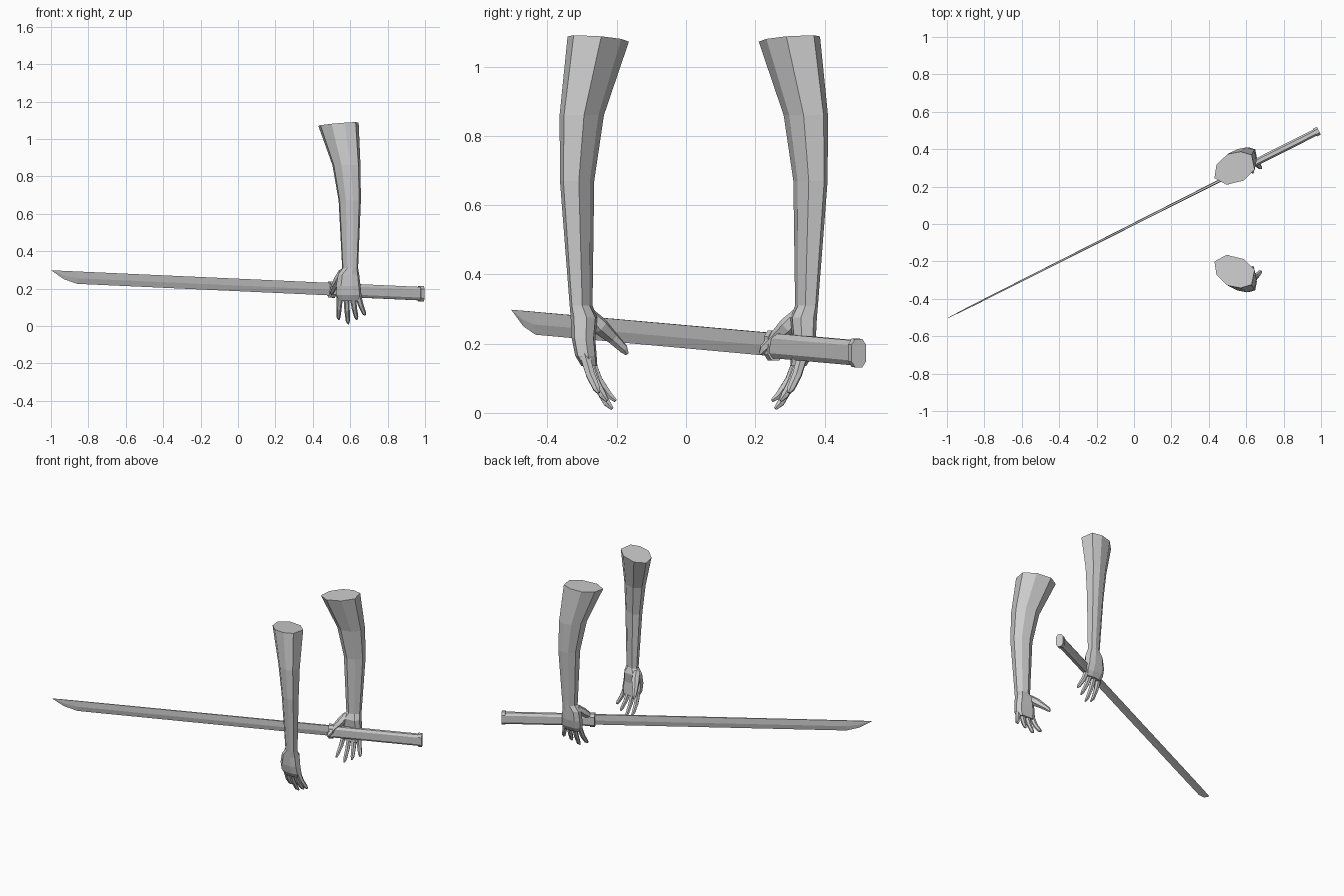
import bpy, bmesh, math
from mathutils import Vector

if "Cube" in bpy.data.objects:
    bpy.data.objects.remove(bpy.data.objects["Cube"])

grey = bpy.data.materials.new("grey")
grey.diffuse_color = (0.6, 0.6, 0.6, 1)
grey.use_nodes = True
grey.node_tree.nodes["Principled BSDF"].inputs["Base Color"].default_value = grey.diffuse_color


def loft(name, rings):
    """Skin a list of equal-length rings and cap both ends."""
    bm = bmesh.new()
    loops = [[bm.verts.new(p) for p in ring] for ring in rings]
    n = len(loops[0])
    for a, b in zip(loops, loops[1:]):
        for i in range(n):
            j = (i + 1) % n
            bm.faces.new((a[i], a[j], b[j], b[i]))
    bm.faces.new(loops[0])
    bm.faces.new(loops[-1])
    bmesh.ops.remove_doubles(bm, verts=bm.verts, dist=0.0002)
    bmesh.ops.recalc_face_normals(bm, faces=bm.faces)
    mesh = bpy.data.meshes.new(name)
    bm.to_mesh(mesh)
    bm.free()
    mesh.materials.append(grey)
    obj = bpy.data.objects.new(name, mesh)
    bpy.context.collection.objects.link(obj)
    return obj


def digit(name, points, radii, sides=6):
    """Tapered finger following a bent path."""
    pts = [Vector(p) for p in points]
    rings = []
    for i, p in enumerate(pts):
        d = (pts[min(i + 1, len(pts) - 1)] - pts[max(i - 1, 0)]).normalized()
        u = d.cross(Vector((0, 1, 0.2))).normalized()
        v = d.cross(u)
        rings.append([p + radii[i] * (u * math.cos(t) + v * math.sin(t))
                      for t in (math.tau * k / sides for k in range(sides))])
    return loft(name, rings)


# Arm outline: x across, second value towards the outside of the body
OUTLINE = [(-1, -.6), (-.9, .2), (-.35, .85), (.3, 1), (.85, .8), (1, -.1), (.45, -.75), (-.4, -1)]
# Hand outline: flatter and boxier
PALM = [(-1, -.45), (-1, .35), (-.6, .9), (.3, 1), (.85, .75), (1, -.2), (.7, -.85), (-.5, -1)]

# z, x min, x max, outer y, inner y
SECTIONS = [
    (1.08, .43, .645, -.342, -.165, OUTLINE),
    (.86, .505, .655, -.365, -.237, OUTLINE),
    (.67, .538, .657, -.364, -.265, OUTLINE),
    (.31, .557, .642, -.336, -.27, OUTLINE),
    (.275, .535, .648, -.333, -.256, PALM),
    (.215, .525, .655, -.33, -.262, PALM),
    (.165, .527, .66, -.32, -.258, PALM),
    (.135, .54, .65, -.302, -.256, PALM),
]

# base, middle and tip of each finger
FINGERS = {
    "index": [(.545, -.283, .165), (.54, -.254, .095), (.537, -.222, .05), (.54, -.203, .035)],
    "middle": [(.58, -.287, .165), (.583, -.259, .085), (.587, -.228, .028), (.59, -.213, .012)],
    "ring": [(.613, -.29, .165), (.622, -.266, .095), (.632, -.24, .05), (.635, -.228, .035)],
    "little": [(.64, -.293, .17), (.657, -.276, .11), (.674, -.258, .07), (.68, -.252, .058)],
}
THUMB = [(.558, -.287, .29), (.54, -.248, .25), (.517, -.212, .217), (.503, -.18, .185), (.5, -.17, .17)]


def build_arm(side, flip):
    def place(p):
        return (p[0], .045 - p[1], p[2]) if flip else p

    rings = []
    for z, x0, x1, yo, yi, shape in SECTIONS:
        cx, hx, cy, hy = (x0 + x1) / 2, (x1 - x0) / 2, (yo + yi) / 2, (yi - yo) / 2
        tilt = .008 if z > 1 else 0
        rings.append([place((cx + hx * a, cy - hy * b, z + tilt * (a + b * .6)))
                      for a, b in shape])
    loft(side + "_arm", rings)
    for finger, path in FINGERS.items():
        digit(f"{side}_{finger}_finger", [place(p) for p in path], (.017, .0145, .0115, .005))
    digit(side + "_thumb", [place(p) for p in THUMB], (.02, .026, .018, .014, .006))


build_arm("front", False)
build_arm("rear", True)

# Sword runs diagonally, dropping slightly towards the pommel
SLOPE, DROP = .505, -.045
LEN = math.hypot(1, SLOPE)


def on_sword(x, w, h):
    return (x - w * SLOPE / LEN, SLOPE * x + w / LEN, h + DROP * x)


def blade_ring(x, bottom, t):
    top = .253
    mid = bottom + (top - bottom) * .45
    return [on_sword(x, w, h) for w, h in
            ((-t * .7, top), (t * .7, top), (t, mid), (0, bottom), (-t, mid))]


# Blade: flat back above, cutting edge below, curved up to the point
loft("blade", [blade_ring(-.998, .252, .0008), blade_ring(-.93, .208, .003),
               blade_ring(-.86, .187, .004), blade_ring(.52, .186, .008)])


def grip_ring(x, hw, hh):
    return [on_sword(x, hw * a, .217 + hh * b) for a, b in
            ((-1, -.6), (-.5, -1), (.5, -1), (1, -.6), (1, .6), (.5, 1), (-.5, 1), (-1, .6))]


# Guard, handle and pommel
loft("guard", [grip_ring(x, .024, .043) for x in (.488, .512)])
loft("handle", [grip_ring(x, .019, .036) for x in (.505, .98)])
loft("pommel", [grip_ring(x, .023, .041) for x in (.968, .988)])
